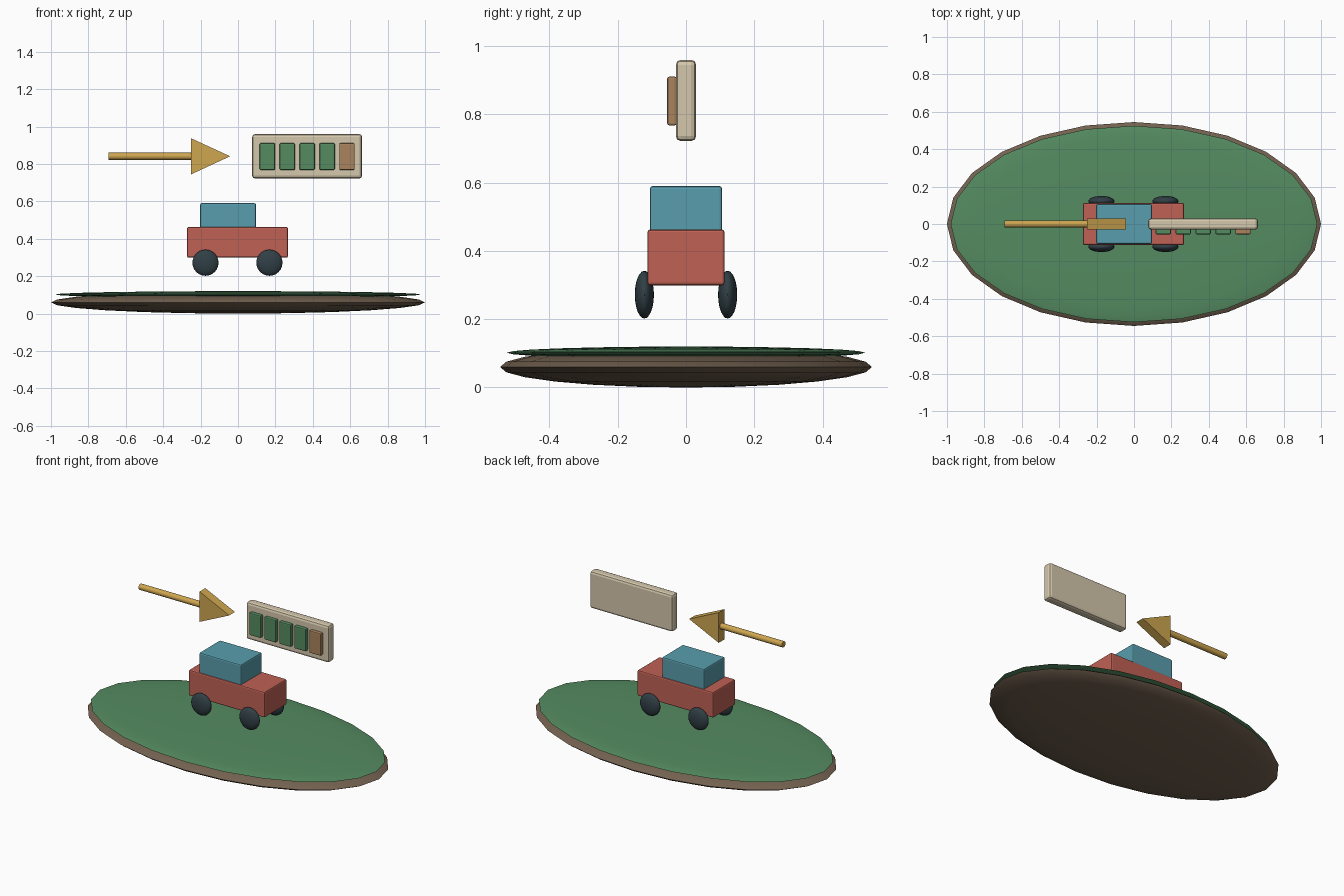
import bpy, bmesh, math

if "Cube" in bpy.data.objects:
    bpy.data.objects.remove(bpy.data.objects["Cube"])


def material(name, rgb):
    m = bpy.data.materials.new(name)
    m.diffuse_color = (*rgb, 1)
    m.use_nodes = True
    m.node_tree.nodes["Principled BSDF"].inputs["Base Color"].default_value = m.diffuse_color
    return m


EARTH = material("earth", (0.17, 0.12, 0.08))
GREEN = material("green", (0.09, 0.26, 0.12))
RED = material("red", (0.52, 0.12, 0.09))
BLUE = material("blue", (0.10, 0.34, 0.42))
DARK = material("dark", (0.03, 0.05, 0.06))
GOLD = material("gold", (0.62, 0.38, 0.08))
CREAM = material("cream", (0.66, 0.57, 0.41))
TAN = material("tan", (0.40, 0.23, 0.11))


def finish(name, mat, smooth=False):
    ob = bpy.context.object
    ob.name = name
    ob.data.materials.append(mat)
    bpy.ops.object.transform_apply(location=False, rotation=True, scale=True)
    if smooth:
        bpy.ops.object.shade_smooth_by_angle(angle=math.radians(35))
    return ob


def ellipsoid(name, loc, radii, mat, segments=24, rings=12):
    bpy.ops.mesh.primitive_uv_sphere_add(segments=segments, ring_count=rings, radius=1, location=loc)
    bpy.context.object.scale = radii
    return finish(name, mat, True)


def box(name, lo, hi, mat, bevel):
    bpy.ops.mesh.primitive_cube_add(size=1, location=[(a + b) / 2 for a, b in zip(lo, hi)])
    bpy.context.object.scale = [b - a for a, b in zip(lo, hi)]
    ob = finish(name, mat)
    mod = ob.modifiers.new("soft_edges", 'BEVEL')
    mod.width = bevel
    mod.segments = 2
    return ob


# Island: flattened earth disc with a thin grass disc on top
ellipsoid("island_earth", (0, 0, 0.06), (1, 0.545, 0.06), EARTH)
ellipsoid("island_grass", (0, 0, 0.102), (0.98, 0.525, 0.018), GREEN)

# Car body and cabin
box("car_body", (-0.272, -0.113, 0.299), (0.267, 0.113, 0.463), RED, 0.008)
box("car_cabin", (-0.202, -0.106, 0.45), (0.096, 0.106, 0.59), BLUE, 0.008)

# Four wheels
for x, end in ((-0.174, "rear"), (0.168, "front")):
    for y, side in ((-0.122, "right"), (0.122, "left")):
        ellipsoid(f"wheel_{end}_{side}", (x, y, 0.272), (0.07, 0.028, 0.07), DARK)

# Arrow: round shaft and triangular head
bpy.ops.mesh.primitive_cylinder_add(vertices=16, radius=0.019, depth=0.45,
                                    location=(-0.467, 0, 0.841), rotation=(0, math.pi / 2, 0))
finish("arrow_shaft", GOLD, True)

bm = bmesh.new()
face = bm.faces.new([bm.verts.new((x, -0.029, z)) for x, z in
                     ((-0.252, 0.744), (-0.042, 0.841), (-0.252, 0.938))])
side = bmesh.ops.extrude_face_region(bm, geom=[face])
bmesh.ops.translate(bm, vec=(0, 0.058, 0),
                    verts=[v for v in side["geom"] if isinstance(v, bmesh.types.BMVert)])
bmesh.ops.recalc_face_normals(bm, faces=bm.faces)
mesh = bpy.data.meshes.new("arrow_head")
bm.to_mesh(mesh)
bm.free()
mesh.materials.append(GOLD)
bpy.context.collection.objects.link(bpy.data.objects.new("arrow_head", mesh))

# Gauge panel with five cells, the last one spent
box("gauge_panel", (0.076, -0.03, 0.722), (0.663, 0.03, 0.96), CREAM, 0.015)
for i in range(5):
    x = 0.157 + i * 0.1065
    box(f"gauge_cell_{i + 1}", (x - 0.041, -0.055, 0.768), (x + 0.041, -0.027, 0.911),
        GREEN if i < 4 else TAN, 0.006)
